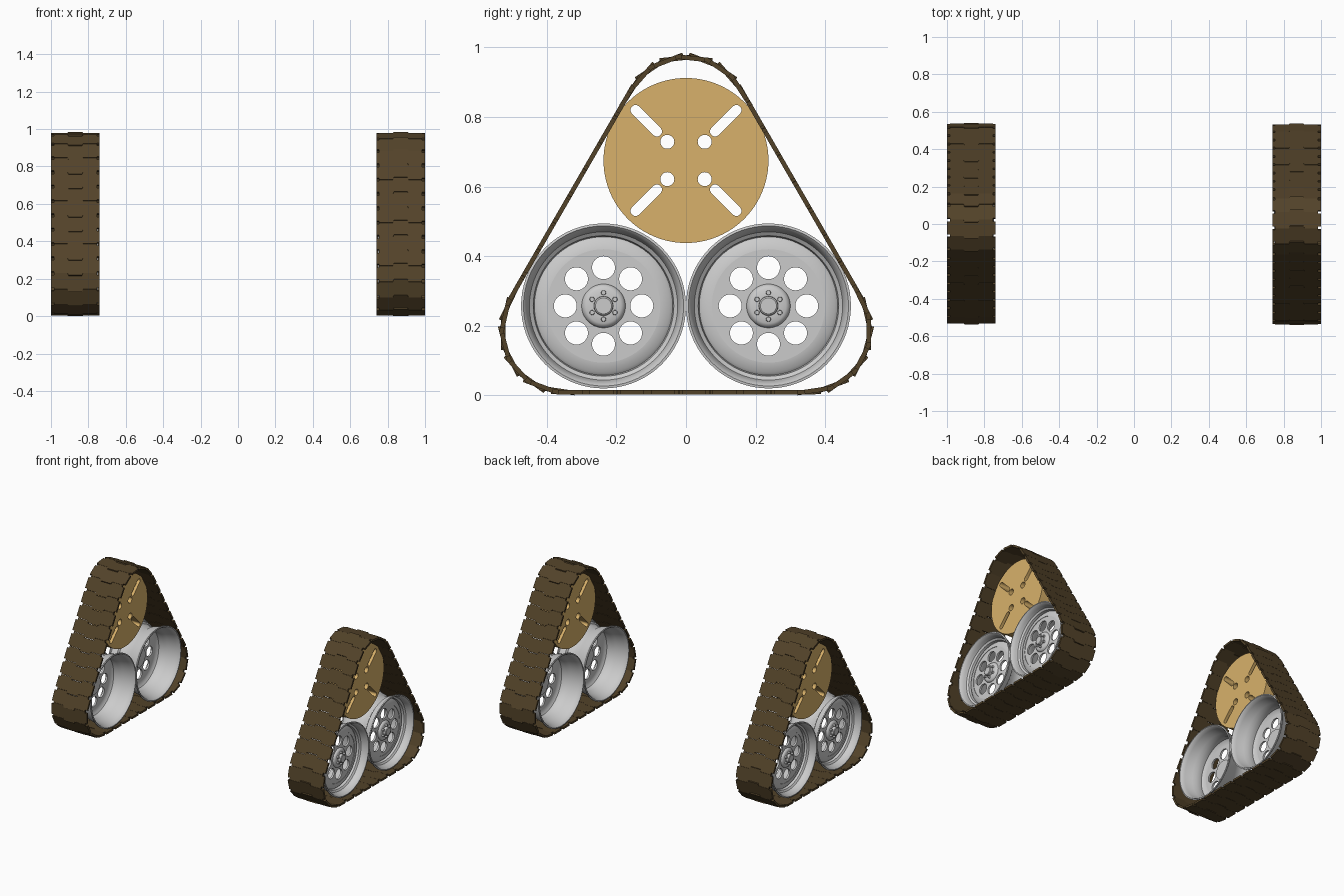
import bpy, bmesh
from math import sin, cos, pi, sqrt, radians
from mathutils import Vector, Matrix

if "Cube" in bpy.data.objects:
    bpy.data.objects.remove(bpy.data.objects["Cube"])

XC = 0.87                                   # centre plane of a track unit
AXIS = Matrix(((0, 0, 1, 0), (1, 0, 0, 0), (0, 1, 0, 0), (0, 0, 0, 1)))  # local z -> world x


def material(name, rgb):
    m = bpy.data.materials.new(name)
    m.diffuse_color = (*rgb, 1)
    m.use_nodes = True
    m.node_tree.nodes["Principled BSDF"].inputs["Base Color"].default_value = m.diffuse_color
    return m


BROWN = material("track_brown", (0.085, 0.055, 0.022))
TAN = material("disc_tan", (0.69, 0.44, 0.145))


def add(name, mesh, pos=(0, 0), mat=None):
    """Place a mesh in the right unit and its half-turn copy in the left unit."""
    if mat:
        mesh.materials.clear()
        mesh.materials.append(mat)
    place = Matrix.Translation((XC, *pos)) @ AXIS
    for side, turn in (("right", 0), ("left", pi)):
        ob = bpy.data.objects.new(f"{name}_{side}", mesh)
        ob.matrix_world = Matrix.Rotation(turn, 4, 'Z') @ place
        bpy.context.collection.objects.link(ob)


def finish(bm, name, angle=30):
    bmesh.ops.recalc_face_normals(bm, faces=bm.faces)
    me = bpy.data.meshes.new(name)
    bm.to_mesh(me)
    bm.free()
    me.shade_smooth()
    me.set_sharp_from_angle(angle=radians(angle))
    return me


def lathe(bm, profile, n=72, closed=True):
    """Spin (axial, radius) points about local z."""
    new = [bm.verts.new((r, 0, a)) for a, r in profile]
    pairs = list(zip(new, new[1:]))
    if closed:
        pairs.append((new[-1], new[0]))
    edges = [bm.edges.new(p) for p in pairs]
    bmesh.ops.spin(bm, geom=new + edges, cent=(0, 0, 0), axis=(0, 0, 1),
                   angle=2 * pi, steps=n, use_duplicate=False)
    bmesh.ops.remove_doubles(bm, verts=bm.verts, dist=1e-5)


def circle(cx, cy, r, n=32):
    return [(cx + r * cos(2 * pi * i / n), cy + r * sin(2 * pi * i / n)) for i in range(n)]


def slot(ang, r0, r1, w, n=10):
    """Rounded slot running outward along an angle."""
    pts = [(r1 + w * cos(a), w * sin(a)) for a in [-pi / 2 + pi * i / n for i in range(n + 1)]]
    pts += [(r0 + w * cos(a), w * sin(a)) for a in [pi / 2 + pi * i / n for i in range(n + 1)]]
    return [(x * cos(ang) - y * sin(ang), x * sin(ang) + y * cos(ang)) for x, y in pts]


def punched(name, loops, half, z=0):
    """Flat plate with holes, from a filled 2D curve."""
    cu = bpy.data.curves.new(name, 'CURVE')
    cu.dimensions, cu.fill_mode, cu.extrude = '2D', 'BOTH', half
    for loop in loops:
        sp = cu.splines.new('POLY')
        sp.points.add(len(loop) - 1)
        for p, (x, y) in zip(sp.points, loop):
            p.co = (x, y, 0, 1)
        sp.use_cyclic_u = True
    ob = bpy.data.objects.new(name, cu)
    bpy.context.collection.objects.link(ob)
    dg = bpy.context.evaluated_depsgraph_get()
    me = bpy.data.meshes.new_from_object(ob.evaluated_get(dg))
    bpy.data.objects.remove(ob)
    bm = bmesh.new()
    bm.from_mesh(me)
    bmesh.ops.remove_doubles(bm, verts=bm.verts, dist=1e-5)
    bmesh.ops.translate(bm, verts=bm.verts, vec=(0, 0, z))
    return finish(bm, name)


# Track: flat plates along a rounded triangle
SIDE, R, COUNT = 0.706, 0.184, 37
MID = R + SIDE / (2 * sqrt(3))
ARC = R * pi / 3
THIRD = SIDE + 2 * ARC


def path(s):
    k, t = divmod(s % (3 * THIRD), THIRD)
    top = Vector((0, SIDE / sqrt(3)))
    nxt = Vector((SIDE / 2, -SIDE / (2 * sqrt(3))))
    if t < ARC:
        a = pi / 2 - t / R
        p = top + R * Vector((cos(a), sin(a)))
    elif t < ARC + SIDE:
        p = top.lerp(nxt, (t - ARC) / SIDE) + R * Vector((cos(pi / 6), sin(pi / 6)))
    else:
        a = pi / 6 - (t - ARC - SIDE) / R
        p = nxt + R * Vector((cos(a), sin(a)))
    return Matrix.Rotation(-2 * pi / 3 * k, 2) @ p + Vector((0, MID))


bm = bmesh.new()
step = 3 * THIRD / COUNT
for i in range(COUNT):
    a, b = path((i - 0.5) * step + 0.02), path((i + 0.5) * step + 0.02)
    L = (b - a).length
    t = (b - a) / L
    out = Vector((-t.y, t.x))
    # half outline (across, along): centre tongue, matching notch, stepped corners
    half = [(0.036, 0.016), (0.042, 0.001), (0.115, 0.001), (0.115, 0.012), (0.13, 0.012),
            (0.13, L - 0.008), (0.115, L - 0.008), (0.115, L), (0.042, L), (0.036, L + 0.014)]
    outline = half + [(-u, v) for u, v in reversed(half)]
    rings = []
    for depth in (0, 0.013):
        rings.append([bm.verts.new((*(a + t * v - out * depth), u)) for u, v in outline])
    bm.faces.new(rings[0])
    bm.faces.new(rings[1][::-1])
    n = len(outline)
    for j in range(n):
        k = (j + 1) % n
        bm.faces.new((rings[0][j], rings[1][j], rings[1][k], rings[0][k]))
track = finish(bm, "track", 1)
track.transform(Matrix.Translation((0, -min(v.co.y for v in track.vertices), 0)))
add("track", track, mat=BROWN)

# Upper drive disc with four round holes and four diagonal slots
diag = [pi / 4 + i * pi / 2 for i in range(4)]
loops = [circle(0, 0, 0.237, 96)]
loops += [circle(0.076 * cos(a), 0.076 * sin(a), 0.02) for a in diag]
loops += [slot(a, 0.118, 0.205, 0.0145) for a in diag]
add("drive_disc", punched("drive_disc", loops, 0.038), (0, 0.675), TAN)

# Wheel rim: thin barrel with lips, plus the shoulder ring around the centre plate
bm = bmesh.new()
lathe(bm, [(0.095, 0.237), (0.096, 0.230), (0.090, 0.224), (0.070, 0.217), (0.052, 0.213),
           (0.044, 0.202), (0.020, 0.197), (-0.025, 0.195), (-0.045, 0.206), (-0.095, 0.217),
           (-0.115, 0.224), (-0.122, 0.230), (-0.121, 0.237), (-0.114, 0.237), (-0.108, 0.230),
           (-0.092, 0.223), (-0.042, 0.212), (-0.022, 0.201), (0.020, 0.203), (0.040, 0.208),
           (0.048, 0.219), (0.068, 0.223), (0.084, 0.230), (0.088, 0.237)])
lathe(bm, [(0.026, 0.201), (0.036, 0.190), (0.040, 0.163), (0.028, 0.163),
           (0.026, 0.185), (0.014, 0.200)])
rim = finish(bm, "wheel_rim", 35)

# Wheel centre plate with eight holes
holes = [circle(0.11 * cos(i * pi / 4), 0.11 * sin(i * pi / 4), 0.033) for i in range(8)]
plate = punched("wheel_plate", [circle(0, 0, 0.164, 72)] + holes, 0.006, 0.031)

# Hub with cap and six bolts
bm = bmesh.new()
lathe(bm, [(0.020, 0), (0.020, 0.063), (0.038, 0.063), (0.046, 0.058), (0.051, 0.050),
           (0.051, 0.028), (0.068, 0.027), (0.071, 0.023), (0.071, 0)], 48, closed=False)
for i in range(6):
    a = pi / 2 + i * pi / 3
    bmesh.ops.create_cone(bm, cap_ends=True, segments=12, radius1=0.0075, radius2=0.0065, depth=0.016,
                          matrix=Matrix.Translation((0.038 * cos(a), 0.038 * sin(a), 0.055)))
hub = finish(bm, "wheel_hub", 35)

for end, y in (("front", -0.237), ("rear", 0.237)):
    add(f"{end}_wheel_rim", rim, (y, 0.257))
    add(f"{end}_wheel_plate", plate, (y, 0.257))
    add(f"{end}_wheel_hub", hub, (y, 0.257))
